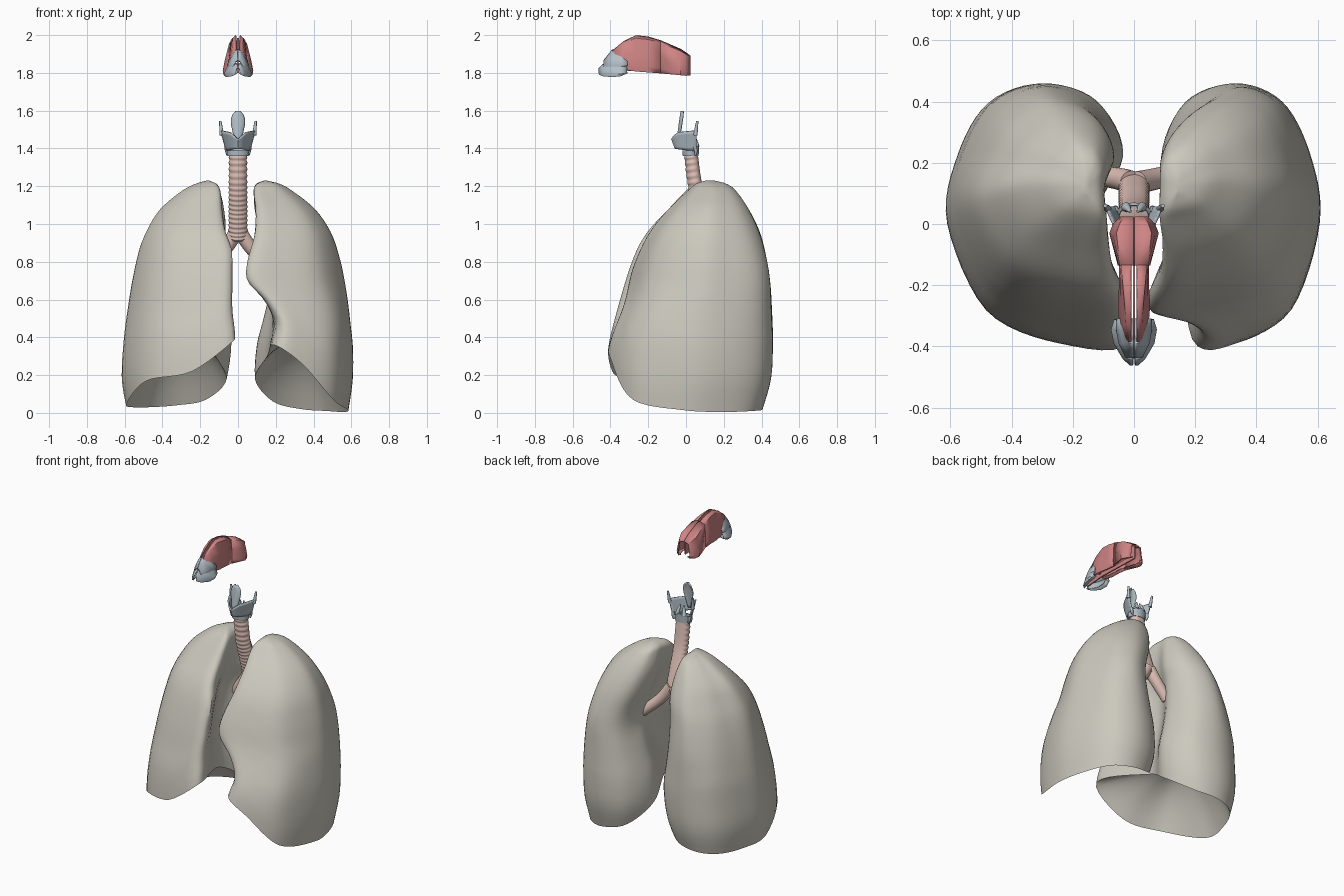
import bpy, math
from mathutils import Vector as V

if "Cube" in bpy.data.objects:
    bpy.data.objects.remove(bpy.data.objects["Cube"])


def material(name, rgb):
    m = bpy.data.materials.new(name)
    m.diffuse_color = (*rgb, 1)
    m.use_nodes = True
    m.node_tree.nodes["Principled BSDF"].inputs["Base Color"].default_value = m.diffuse_color
    return m


LUNG = material("lung", (0.60, 0.58, 0.51))
CART = material("cartilage", (0.45, 0.52, 0.57))
RED = material("mucosa", (0.62, 0.23, 0.23))
PINK = material("airway", (0.72, 0.52, 0.46))


def loft(name, rings, mat, closed=True, caps=True, cyclic=False, thick=0, angle=45):
    """Skin equal-length rings of points into one mesh object."""
    n, k = len(rings[0]), len(rings)
    verts = [tuple(p) for r in rings for p in r]
    faces = []
    for j in range(k if cyclic else k - 1):
        a, b = j * n, (j + 1) % k * n
        for i in range(n if closed else n - 1):
            faces.append((a + i, a + (i + 1) % n, b + (i + 1) % n, b + i))
    if closed and caps and not cyclic:
        faces += [tuple(range(n))[::-1], tuple(range((k - 1) * n, k * n))]
    me = bpy.data.meshes.new(name)
    me.from_pydata(verts, [], faces)
    ob = bpy.data.objects.new(name, me)
    bpy.context.collection.objects.link(ob)
    me.materials.append(mat)
    bpy.ops.object.select_all(action='DESELECT')
    ob.select_set(True)
    bpy.context.view_layer.objects.active = ob
    bpy.ops.object.mode_set(mode='EDIT')
    bpy.ops.mesh.select_all(action='SELECT')
    bpy.ops.mesh.normals_make_consistent(inside=False)
    bpy.ops.object.mode_set(mode='OBJECT')
    bpy.ops.object.shade_smooth_by_angle(angle=math.radians(angle))
    if thick:
        s = ob.modifiers.new("thickness", 'SOLIDIFY')
        s.thickness, s.offset = thick, 0
    return ob


def spline(pts, sub, closed):
    """Catmull-Rom curve through the points."""
    pts = [V(p) for p in pts]
    n, out = len(pts), []
    for i in range(n if closed else n - 1):
        g = lambda j: pts[j % n] if closed else pts[max(0, min(n - 1, j))]
        a, b, c, d = g(i - 1), g(i), g(i + 1), g(i + 2)
        for s in range(sub):
            t = s / sub
            out.append(0.5 * (2 * b + (c - a) * t + (2 * a - 5 * b + 4 * c - d) * t * t
                              + (3 * b - a - 3 * c + d) * t ** 3))
    return out if closed else out + [pts[-1]]


def table_at(rows, z):
    """Smooth lookup of a table row at height z."""
    z = max(rows[0][0], min(rows[-1][0], z))
    n = len(rows)
    i = next(j for j in range(n - 1) if z <= rows[j + 1][0])
    h = rows[i + 1][0] - rows[i][0]
    t = (z - rows[i][0]) / h

    def slope(j, c):
        a, b = rows[max(0, j - 1)], rows[min(n - 1, j + 1)]
        return (b[c] - a[c]) / (b[0] - a[0])
    return [(2*t**3 - 3*t*t + 1) * rows[i][c] + (t**3 - 2*t*t + t) * h * slope(i, c)
            + (3*t*t - 2*t**3) * rows[i + 1][c] + (t**3 - t*t) * h * slope(i + 1, c)
            for c in range(1, len(rows[0]))]


mix = lambda a, b, t: a + (b - a) * t


def lung(name, side, rows, base, dome):
    top, n, rings = rows[-1][0], 36, []

    def key(i, z):
        xf, yf, xm, xp, yb, xo = table_at(rows, z)
        h = max(0, min(1, (z - .5) / .5)) * (.07 if side < 0 else .02)
        x, v = [(xf, 0.01), (xm, .44), (xp, .72), (mix(xp, xo, .15), .93), (mix(xp, xo, .46), 1),
                (mix(xp, xo, .76 - h / 2), .93 - h), (mix(xp, xo, .94 - h), .73 - h / 2), (xo, .47),
                (mix(xf, xo, .78), .14), (mix(xf, xo, .36), 0.01)][i]
        return V((side * x, mix(yf, yb, v), z))
    for k in range(n + 1):
        t = 1 - (1 - k / n) ** 1.6
        rings.append(spline([key(i, mix(base[i], top, t)) for i in range(10)], 6, True))
    # concave underside resting on the diaphragm
    edge, c, under = rings[0], V(dome), []
    for k in range(10, 0, -1):
        s = k / 10.2
        under.append([V((mix(p.x, c.x, s), mix(p.y, c.y, s),
                         mix(p.z, c.z, 1 - (1 - s) ** 2.2))) for p in edge])
    loft(name + "_cover", under + rings, LUNG)
    # the pink lung tissue just under its grey cover
    inner = loft(name + "_tissue", under + rings, RED)
    d = inner.modifiers.new("inset", 'DISPLACE')
    d.strength, d.mid_level = -.008, 0


# lung sections: z, front x, front y, hilum x, rear medial x, back y, lateral x
lung("left_lung", 1, [
    (0.00, .20, -.39, .15, .13, .40, .58), (0.18, .19, -.40, .15, .09, .45, .605),
    (0.36, .19, -.385, .16, .10, .46, .605), (0.48, .21, -.34, .18, .13, .455, .592),
    (0.60, .14, -.30, .19, .16, .45, .577), (0.70, .05, -.28, .18, .18, .445, .56),
    (0.80, .05, -.25, .17, .17, .43, .54), (0.95, .09, -.18, .14, .12, .39, .492),
    (1.08, .10, -.08, .10, .09, .33, .405), (1.18, .09, .02, .085, .09, .26, .28),
    (1.215, .11, .06, .10, .10, .21, .215), (1.23, .14, .105, .138, .138, .15, .15)],
    [.36, .30, .18, .06, .02, .01, .005, .015, .07, .26], (.33, .03, .38))
lung("right_lung", -1, [
    (0.00, .05, -.39, .12, .12, .40, .58), (0.18, .04, -.40, .12, .06, .45, .61),
    (0.39, .015, -.385, .13, .035, .46, .60), (0.55, .03, -.34, .15, .06, .455, .58),
    (0.70, .03, -.30, .16, .08, .445, .557), (0.87, .035, -.24, .15, .08, .415, .52),
    (0.97, .07, -.18, .12, .065, .385, .48), (1.08, .09, -.08, .10, .075, .33, .41),
    (1.18, .10, .01, .10, .10, .26, .29), (1.215, .12, .055, .12, .12, .21, .22),
    (1.23, .155, .105, .153, .153, .15, .165)],
    [.39, .33, .18, .07, .04, .03, .03, .05, .17, .22], (-.31, .03, .42))


def tube(name, pts, r0, r1, mat, ribs=0, sub=6, seg=24):
    """Round tube; ribs swell the front and leave the rear wall flat."""
    path, rings = spline(pts, sub, False), []
    for i, p in enumerate(path):
        t = i / (len(path) - 1)
        d = (path[min(i + 1, len(path) - 1)] - path[max(i - 1, 0)]).normalized()
        u = d.cross(V((0, 1, 0))).normalized()
        w = u.cross(d)
        ring = []
        for a in range(seg):
            ca, sa = math.cos(2 * math.pi * a / seg), math.sin(2 * math.pi * a / seg)
            r = mix(r0, r1, t)
            if ribs:
                front = min(1, max(0, .6 - sa) * 2)
                r *= 1 + front * .045 * math.sin(2 * math.pi * ribs * t) - .25 * max(0, sa) ** 2
                r *= 1 - .12 * sa * sa
            ring.append(p + r * (u * ca + w * sa))
        rings.append(ring)
    return loft(name, rings, mat, angle=60)


# windpipe and main bronchi
tube("trachea", [(0, .03, 1.38), (0, .055, 1.2), (0, .10, 1.05), (0, .14, .92)],
     .047, .05, PINK, ribs=18, sub=42)
tube("right_bronchus", [(-.01, .135, .96), (-.05, .148, .89), (-.13, .16, .78)], .04, .032, PINK)
tube("left_bronchus", [(.01, .135, .96), (.08, .15, .86), (.20, .18, .75)], .038, .032, PINK)

# thyroid cartilage: V-shaped shield with a notch at the front
shield = []
for j in range(7):
    row = []
    for i in range(-10, 11):
        s, t = abs(i) / 10, j / 6
        z = mix(mix(1.40, 1.385, s), 1.45 + .03 * min(1, s * 3) ** .7 + .015 * s, t)
        x = mix(.06, .09, t) * s ** .7
        row.append((math.copysign(x, i), mix(mix(-.055, -.074, t), .055, s ** 1.3), z))
    shield.append(row)
loft("thyroid_cartilage", shield, CART, closed=False, thick=.009)
for sx, label in ((-1, "right"), (1, "left")):
    tube(label + "_upper_horn", [(sx * .086, .05, 1.47), (sx * .09, .055, 1.51), (sx * .094, .06, 1.545)],
         .012, .006, CART, seg=10)
    tube(label + "_lower_horn", [(sx * .062, .048, 1.41), (sx * .06, .052, 1.385), (sx * .055, .05, 1.365)],
         .011, .006, CART, seg=10)
    tube(label + "_arytenoid", [(sx * .025, .055, 1.41), (sx * .02, .05, 1.44), (sx * .012, .04, 1.47)],
         .017, .004, CART, seg=8)

# cricoid: signet ring, taller at the rear
cricoid = []
for i in range(32):
    ca, sa = math.cos(math.pi * i / 16), math.sin(math.pi * i / 16)
    hi = 1.39 + .03 * max(0, sa)
    cricoid.append([(r * ca, .025 + .75 * r * sa, z) for r, z in
                    ((.056, 1.36), (.06, hi), (.048, hi), (.045, 1.36))])
loft("cricoid_cartilage", cricoid, CART, cyclic=True)

# epiglottis: curved leaf
leaf = []
for j in range(11):
    t = j / 10
    w = mix(.012, .036, min(1, t * 1.6)) * math.sqrt(max(.04, 1 - max(0, (t - .7) / .3) ** 2))
    leaf.append([(w * i / 4, -.05 + .025 * t + .012 * (i / 4) ** 2, 1.42 + .177 * t) for i in range(-4, 5)])
loft("epiglottis", leaf, CART, closed=False, thick=.008)


def nasal(name, inner, rows, mat):
    """Pair of mirrored side walls; rows: y, bottom z, top z, top width, bottom width."""
    for sx, label in ((-1, "right_"), (1, "left_")):
        rings = [[(sx * x, y, z) for x, z in (
            (inner, zt), (wt, mix(zt, zb, .08)), (mix(wt, wb, .55), mix(zt, zb, .45)),
            (wb, mix(zt, zb, .85)), (wb * .95, zb), (wb * .6, zb + .006))]
            for y, zb, zt, wt, wb in rows]
        loft(label + name, rings, mat, closed=False, thick=.006, angle=35)


# nasal walls, septum and tip cartilages
nasal("nasal_wall", .01, [(-.385, 1.87, 1.92, .014, .028), (-.33, 1.82, 1.965, .024, .045),
                          (-.265, 1.81, 1.997, .028, .05), (-.20, 1.805, 1.99, .034, .046),
                          (-.135, 1.80, 1.97, .04, .046)], RED)
nasal("rear_nasal_wall", .001, [(-.135, 1.80, 1.97, .045, .05), (-.03, 1.79, 1.925, .055, .078),
                                (.0, 1.787, 1.905, .045, .066), (.022, 1.79, 1.89, .032, .042)], RED)
nasal("upper_nose_cartilage", .001, [(-.435, 1.83, 1.865, .01, .025), (-.39, 1.83, 1.922, .014, .048),
                                     (-.345, 1.83, 1.89, .035, .056), (-.31, 1.84, 1.86, .048, .055)], CART)
nasal("nostril_cartilage", .003, [(-.46, 1.795, 1.825, .006, .012), (-.44, 1.785, 1.845, .018, .034),
                                  (-.39, 1.78, 1.85, .04, .064), (-.345, 1.785, 1.845, .05, .072),
                                  (-.312, 1.80, 1.83, .055, .062)], CART)
outline = [(-.44, 1.80), (-.43, 1.85), (-.385, 1.915), (-.265, 1.985), (-.14, 1.96),
           (.01, 1.885), (.01, 1.80), (-.14, 1.805), (-.3, 1.81)]
loft("nasal_septum", [[(x, y, z) for y, z in outline] for x in (-.004, .004)], RED)
